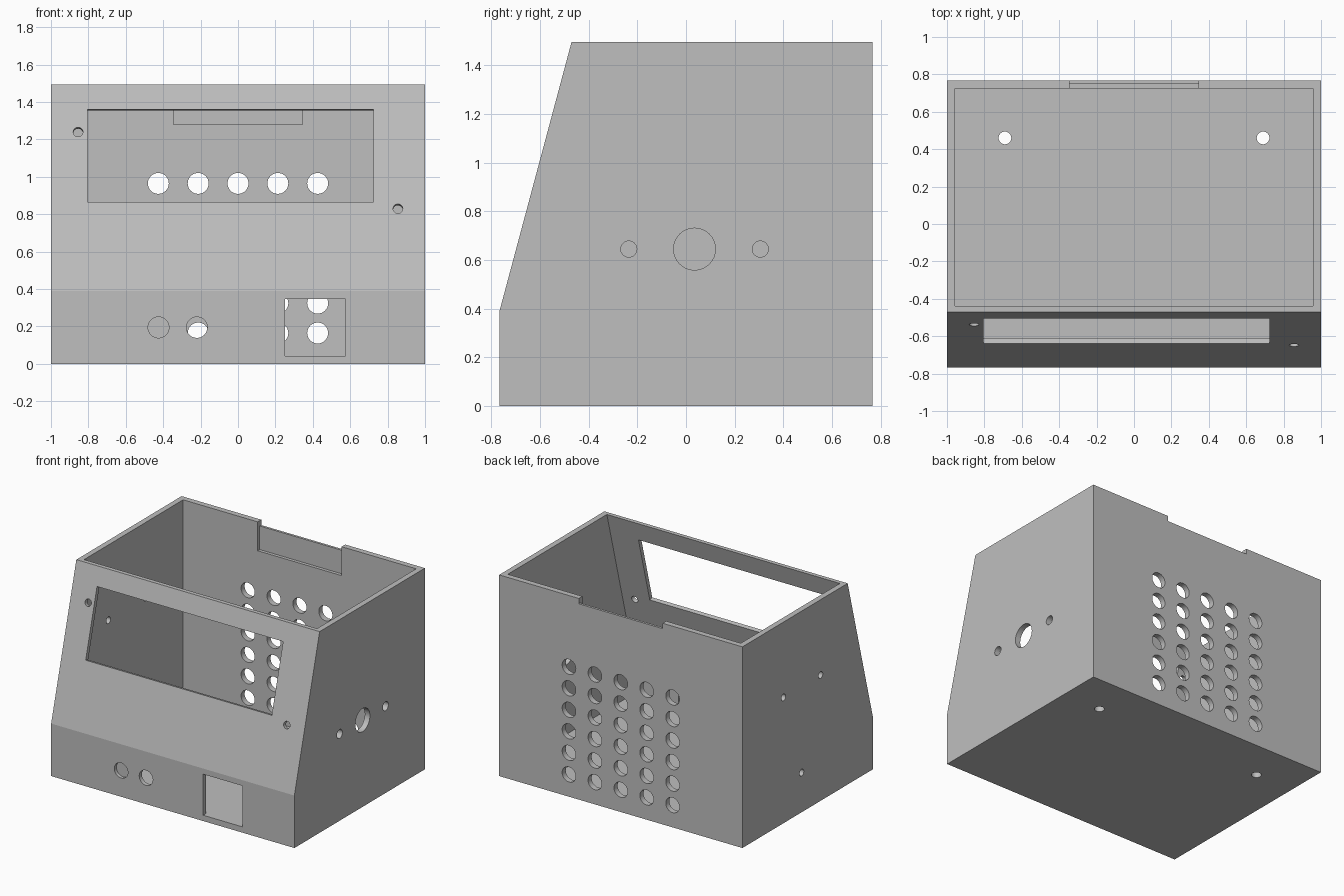
import bpy, bmesh, math
from mathutils import Matrix, Vector

if "Cube" in bpy.data.objects:
    bpy.data.objects.remove(bpy.data.objects["Cube"], do_unlink=True)

# Main dimensions
HALF_X, HALF_Y, TOP = 1.0, 0.766, 1.495
SIDE, FRONT = 0.042, 0.031
KNEE = 0.39
LIP_Y = -0.47
slope = Vector((0, LIP_Y + HALF_Y, TOP - KNEE))
tilt = math.atan2(slope.y, slope.z)
slope_normal = Vector((0, -slope.z, slope.y)).normalized()


def make_object(name, bm):
    bmesh.ops.recalc_face_normals(bm, faces=bm.faces)
    mesh = bpy.data.meshes.new(name)
    bm.to_mesh(mesh)
    bm.free()
    obj = bpy.data.objects.new(name, mesh)
    bpy.context.collection.objects.link(obj)
    return obj


def prism(profile, half_width):
    """Extrude a (y, z) profile along x."""
    bm = bmesh.new()
    face = bm.faces.new([bm.verts.new((-half_width, y, z)) for y, z in profile])
    new = bmesh.ops.extrude_face_region(bm, geom=[face])["geom"]
    verts = [v for v in new if isinstance(v, bmesh.types.BMVert)]
    bmesh.ops.translate(bm, verts=verts, vec=(2 * half_width, 0, 0))
    return bm


def add_hole(bm, centre, axis, radius, depth=0.2):
    rot = Vector(axis).to_track_quat('Z', 'Y').to_matrix().to_4x4()
    bmesh.ops.create_cone(bm, cap_ends=True, segments=32, radius1=radius, radius2=radius,
                          depth=depth, matrix=Matrix.Translation(centre) @ rot)


def add_box(bm, low, high):
    low, high = Vector(low), Vector(high)
    bmesh.ops.create_cube(bm, size=1, matrix=Matrix.Translation((low + high) / 2)
                          @ Matrix.Diagonal((high - low).to_4d()))


def on_slope(x, z):
    return Vector((x, -HALF_Y + (z - KNEE) * slope.y / slope.z, z))


def cut(target, name, bm):
    cutter = make_object(name, bm)
    cutter.hide_render = True
    mod = target.modifiers.new(name, 'BOOLEAN')
    mod.operation = 'DIFFERENCE'
    mod.solver = 'EXACT'
    mod.object = cutter
    bpy.context.view_layer.objects.active = target
    bpy.ops.object.modifier_apply(modifier=mod.name)
    bpy.data.objects.remove(cutter, do_unlink=True)


# Enclosure body with sloped front
body = make_object("enclosure", prism(
    [(-HALF_Y, 0), (HALF_Y, 0), (HALF_Y, TOP), (LIP_Y, TOP), (-HALF_Y, KNEE)], HALF_X))

# Open-topped cavity
over = 0.1
shift = FRONT + over * slope.y / slope.z
cut(body, "cavity", prism(
    [(-HALF_Y + FRONT, SIDE), (HALF_Y - SIDE, SIDE), (HALF_Y - SIDE, TOP + over),
     (LIP_Y + shift, TOP + over), (-HALF_Y + FRONT, KNEE)], HALF_X - SIDE))

# Display window, cut square to the sloped panel
bm = bmesh.new()
bmesh.ops.create_cube(bm, size=1, matrix=Matrix.Translation(on_slope(-0.04, 1.113))
                      @ Matrix.Rotation(-tilt, 4, 'X')
                      @ Matrix.Diagonal((1.53, 0.16, 0.497 / math.cos(tilt), 1)))
cut(body, "display_window", bm)

# Stepped notch at the top of the back wall
for name, low, high in (
        ("notch_recess", (-0.345, 0.68, 1.28), (0.345, 0.748, TOP + 0.1)),
        ("notch_step", (-0.345, 0.68, 1.455), (0.345, 0.9, TOP + 0.1))):
    bm = bmesh.new()
    add_box(bm, low, high)
    cut(body, name, bm)

holes = bmesh.new()
# Socket opening and button holes on the lower front
add_box(holes, (0.25, -0.85, 0.043), (0.575, -0.7, 0.348))
add_hole(holes, (-0.22, -HALF_Y, 0.195), (0, 1, 0), 0.056)
add_hole(holes, (-0.425, -HALF_Y, 0.195), (0, 1, 0), 0.056, depth=0.05)
# Screw holes in the sloped panel
for x, z in ((-0.855, 1.24), (0.855, 0.83)):
    add_hole(holes, on_slope(x, z), slope_normal, 0.026)
# Vent grid in the back wall
for col in range(-2, 3):
    for row in range(6):
        add_hole(holes, (col * 0.213, HALF_Y, 0.165 + row * 0.16), (0, 1, 0), 0.056)
# Dial hole with screw holes on the left wall
for y, r in ((-0.235, 0.033), (0.035, 0.086), (0.305, 0.033)):
    add_hole(holes, (HALF_X, y, 0.645), (1, 0, 0), r)
# Small mounting holes on the right wall
for y, z in ((0.283, 0.935), (-0.153, 0.935), (0.07, 0.295)):
    add_hole(holes, (-HALF_X, y, z), (1, 0, 0), 0.025)
# Floor holes
for side in (-1, 1):
    add_hole(holes, (side * 0.69, 0.46, 0), (0, 0, 1), 0.034)
cut(body, "holes", holes)

# Single grey plastic
grey = bpy.data.materials.new("plain grey")
grey.use_nodes = True
colour = (0.52, 0.52, 0.52, 1)
grey.diffuse_color = colour
grey.node_tree.nodes["Principled BSDF"].inputs["Base Color"].default_value = colour
body.data.materials.clear()
body.data.materials.append(grey)

# Smooth hole walls, sharp edges elsewhere
bpy.ops.object.select_all(action='DESELECT')
body.select_set(True)
bpy.context.view_layer.objects.active = body
bpy.ops.object.shade_smooth_by_angle(angle=math.radians(13))
